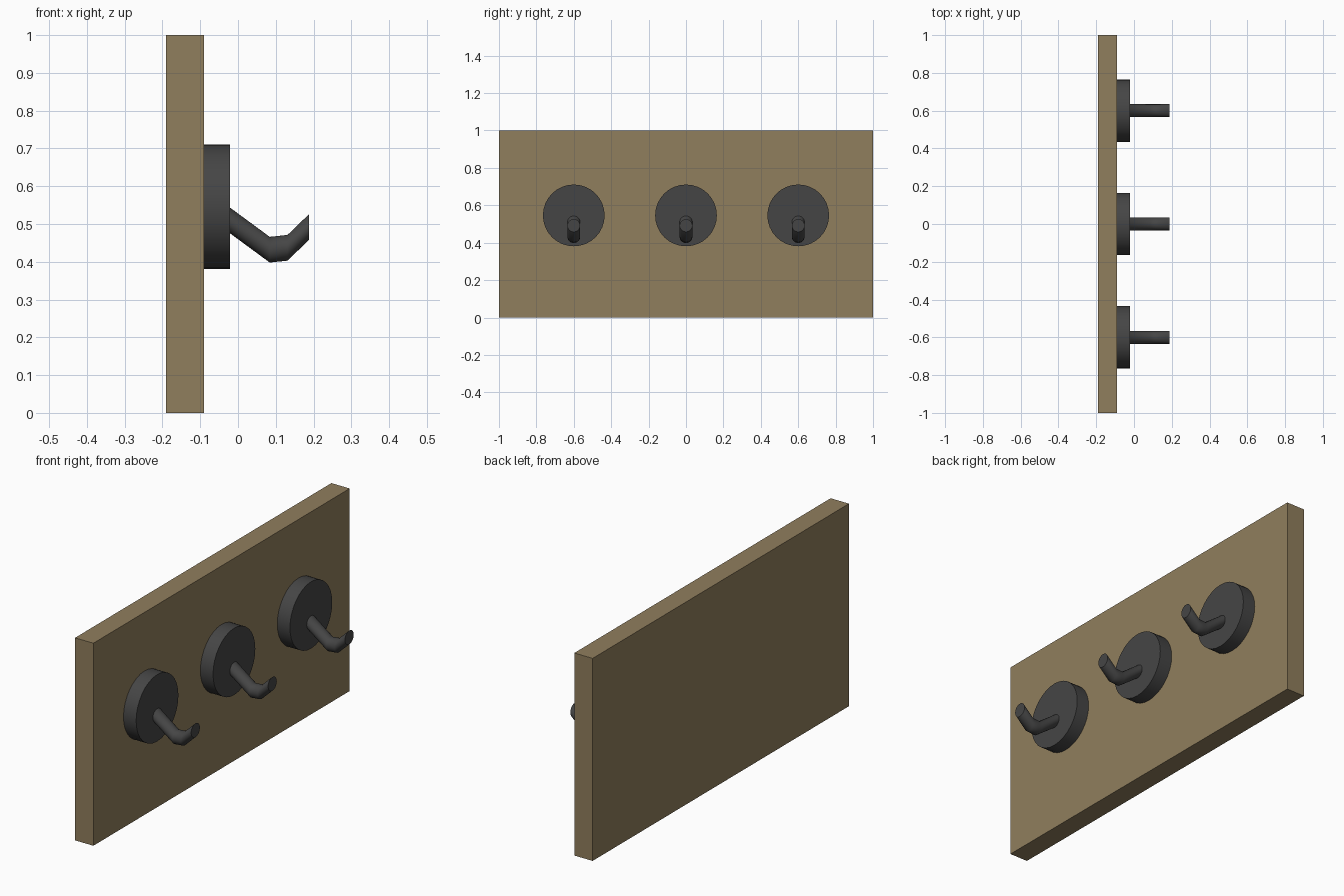
import bpy, bmesh, math

if "Cube" in bpy.data.objects:
    bpy.data.objects.remove(bpy.data.objects["Cube"])


def material(name, rgb):
    m = bpy.data.materials.new(name)
    m.diffuse_color = (*rgb, 1)
    m.use_nodes = True
    m.node_tree.nodes["Principled BSDF"].inputs["Base Color"].default_value = m.diffuse_color
    return m


wood = material("wood", (0.28, 0.21, 0.11))
black_metal = material("black_metal", (0.06, 0.06, 0.06))


def sweep(name, stations, radius, sides, y, mat):
    """Upright circles in the yz plane, joined along (x, z) stations."""
    bm = bmesh.new()
    rings = []
    for x, z in stations:
        rings.append([bm.verts.new((x,
                                    y + radius * math.cos(2 * math.pi * i / sides),
                                    z + radius * math.sin(2 * math.pi * i / sides)))
                      for i in range(sides)])
    for a, b in zip(rings, rings[1:]):
        for i in range(sides):
            j = (i + 1) % sides
            bm.faces.new((a[i], a[j], b[j], b[i]))
    bm.faces.new(rings[0])
    bm.faces.new(rings[-1])
    bmesh.ops.recalc_face_normals(bm, faces=bm.faces)
    mesh = bpy.data.meshes.new(name)
    bm.to_mesh(mesh)
    bm.free()
    mesh.materials.append(mat)
    ob = bpy.data.objects.new(name, mesh)
    bpy.context.collection.objects.link(ob)
    bpy.ops.object.select_all(action='DESELECT')
    ob.select_set(True)
    bpy.context.view_layer.objects.active = ob
    bpy.ops.object.shade_smooth_by_angle(angle=math.radians(44))
    return ob


# wooden backing board
bpy.ops.mesh.primitive_cube_add(size=1, location=(-0.14, 0, 0.5))
board = bpy.context.object
board.name = "backing_board"
board.scale = (0.1, 2, 1)
bpy.ops.object.transform_apply(location=False, rotation=False, scale=True)
board.data.materials.append(wood)

# three round mounting plates, each with a bent peg
disc_path = [(-0.09, 0.546), (-0.021, 0.546)]
peg_path = [(-0.022, 0.510), (0.084, 0.432), (0.131, 0.437), (0.188, 0.492)]
for label, y in (("left", -0.6), ("middle", 0), ("right", 0.6)):
    sweep("mounting_disc_" + label, disc_path, 0.165, 32, y, black_metal)
    sweep("hook_" + label, peg_path, 0.034, 32, y, black_metal)
